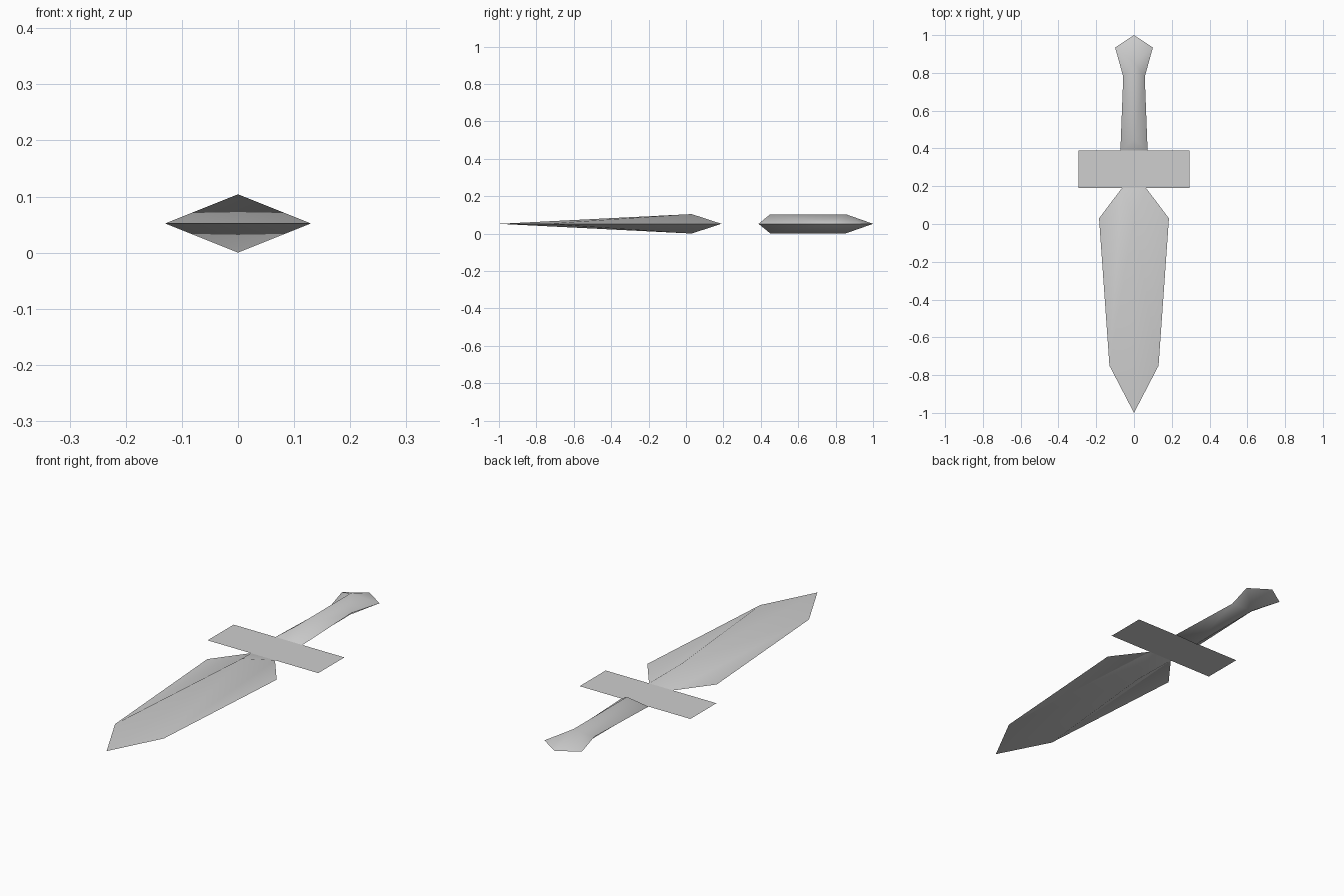
import bpy

cube = bpy.data.objects.get("Cube")
if cube:
    bpy.data.objects.remove(cube, do_unlink=True)

MID = 0.052  # height of the flat middle plane

metal = bpy.data.materials.new("plain_grey")
metal.use_nodes = True
GREY = (0.62, 0.62, 0.62, 1.0)
metal.diffuse_color = GREY
metal.node_tree.nodes["Principled BSDF"].inputs["Base Color"].default_value = GREY


def add_part(name, verts, faces, smooth=False):
    mesh = bpy.data.meshes.new(name)
    mesh.from_pydata(verts, [], faces)
    mesh.materials.append(metal)
    for p in mesh.polygons:
        p.use_smooth = smooth
    obj = bpy.data.objects.new(name, mesh)
    obj.location.z = MID
    bpy.context.collection.objects.link(obj)
    return obj


def add_shell(name, verts, faces):
    """Smooth upper half, mirrored below with a sharp rim."""
    obj = add_part(name, verts, faces, smooth=True)
    mod = obj.modifiers.new("lower_half", 'MIRROR')
    mod.use_axis = (False, False, True)
    mod.use_mirror_merge = False
    return obj


# Blade: tip, two outer bends, two shoulders, two neck corners, ridge peak
add_shell("blade",
          [(0, -1, 0), (0.13, -0.75, 0), (0.185, 0.03, 0), (0.064, 0.19, 0),
           (-0.064, 0.19, 0), (-0.185, 0.03, 0), (-0.13, -0.75, 0), (0, 0.03, 0.052)],
          [(0, 1, 7), (1, 3, 7), (3, 4, 7), (4, 6, 7), (6, 0, 7),
           (1, 2, 3), (4, 5, 6)])

# Handle with pommel: flat outline, then the two ends of the raised ridge
add_shell("handle",
          [(-0.072, 0.388, 0), (0.072, 0.388, 0), (0.057, 0.78, 0), (0.1, 0.934, 0),
           (0, 1, 0), (-0.1, 0.934, 0), (-0.057, 0.78, 0),
           (0, 0.45, 0.051), (0, 0.855, 0.051)],
          [(0, 1, 7), (1, 2, 7), (2, 8, 7), (2, 3, 8), (3, 4, 8),
           (4, 5, 8), (5, 6, 8), (6, 7, 8), (6, 0, 7)])

# Crossguard: one flat sheet
add_part("crossguard",
         [(-0.295, 0.19, 0), (0.295, 0.19, 0), (0.295, 0.388, 0), (-0.295, 0.388, 0)],
         [(0, 1, 2, 3)])
